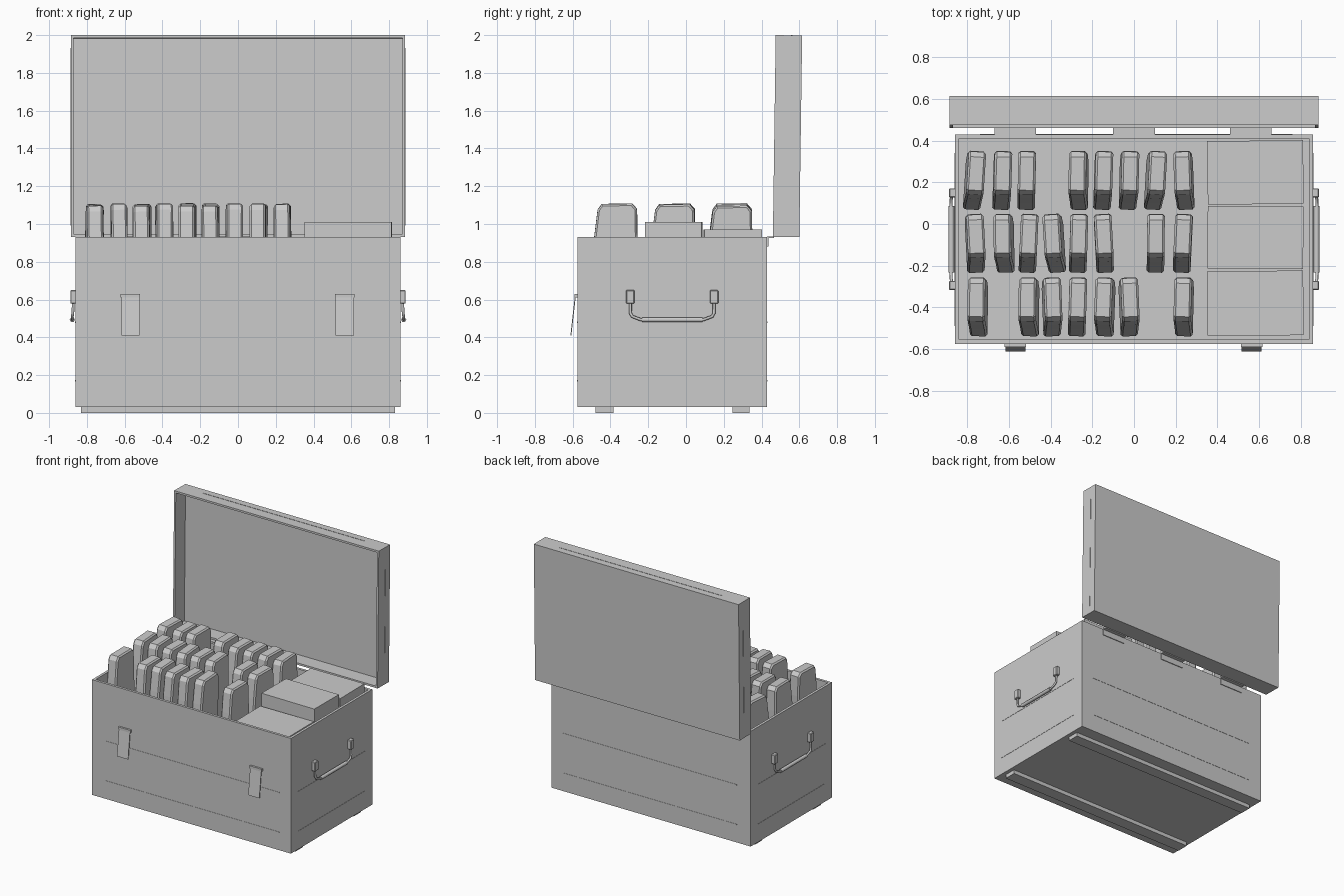
import bpy, bmesh, math, random
from mathutils import Matrix, Vector

if "Cube" in bpy.data.objects:
    bpy.data.objects.remove(bpy.data.objects["Cube"])

random.seed(4)


def make(name, bm):
    bmesh.ops.recalc_face_normals(bm, faces=bm.faces)
    me = bpy.data.meshes.new(name)
    bm.to_mesh(me)
    bm.free()
    ob = bpy.data.objects.new(name, me)
    bpy.context.collection.objects.link(ob)
    return ob


def add_box(bm, x0, x1, y0, y1, z0, z1):
    m = Matrix.Translation(((x0 + x1) / 2, (y0 + y1) / 2, (z0 + z1) / 2))
    m = m @ Matrix.Diagonal((x1 - x0, y1 - y0, z1 - z0, 1))
    return bmesh.ops.create_cube(bm, size=1, matrix=m)["verts"]


def boxes(name, *dims):
    bm = bmesh.new()
    for d in dims:
        add_box(bm, *d)
    return make(name, bm)


def tray(name, lo, hi, wall, floor, side):
    """Box hollowed from one face: side is the index of the open face axis and its sign."""
    axis, sign = side
    bm = bmesh.new()
    add_box(bm, lo[0], hi[0], lo[1], hi[1], lo[2], hi[2])
    n = Vector((0, 0, 0))
    n[axis] = sign
    bm.normal_update()
    face = [f for f in bm.faces if f.normal.dot(n) > 0.9]
    bmesh.ops.inset_region(bm, faces=face, thickness=wall, use_even_offset=True)
    depth = hi[axis] - lo[axis] - floor
    ext = bmesh.ops.extrude_face_region(bm, geom=face)["geom"]
    bmesh.ops.translate(bm, verts=[v for v in ext if isinstance(v, bmesh.types.BMVert)], vec=-n * depth)
    bmesh.ops.delete(bm, geom=face, context="FACES")
    return make(name, bm)


# Chest body, open at the top
tray("chest_body", (-0.86, -0.575, 0.03), (0.86, 0.43, 0.93), 0.02, 0.03, (2, 1))

# Runners under the chest
boxes("runners", (-0.83, 0.83, -0.48, -0.385, 0, 0.04), (-0.83, 0.83, 0.245, 0.335, 0, 0.04))

# Thin pressed seams on the four walls
for z in (0.17, 0.48):
    h = 0.003
    boxes("wall_seams",
          (-0.74, 0.76, -0.577, -0.57, z - h, z + h),
          (-0.74, 0.76, 0.425, 0.432, z - h, z + h),
          (0.855, 0.862, -0.49, 0.34, z - h, z + h),
          (-0.862, -0.855, -0.49, 0.34, z - h, z + h))

# Open lid, leaning back slightly
lid = tray("lid", (-0.885, -0.07, 0), (0.885, 0.07, 1.068), 0.015, 0.02, (1, -1))
lid_seams = boxes("lid_seams",
                  (-0.887, -0.88, 0.012, 0.018, 0.06, 1.0), (0.88, 0.887, 0.012, 0.018, 0.06, 1.0),
                  (-0.7, 0.7, 0.012, 0.018, 1.06, 1.07))
for ob in (lid, lid_seams):
    ob.location = (0, 0.53, 0.931)
    ob.rotation_euler.x = math.radians(-0.8)

# Hinges: leaf on the back wall and a strap reaching the lid
for x in (-0.57, 0, 0.56):
    boxes("hinge", (x - 0.1, x + 0.1, 0.428, 0.436, 0.88, 0.932),
          (x - 0.1, x + 0.1, 0.43, 0.465, 0.925, 0.933))

# Hanging latches on the front
for x in (-0.57, 0.565):
    bm = bmesh.new()
    add_box(bm, x - 0.052, x + 0.052, -0.59, -0.572, 0.61, 0.63)
    verts = add_box(bm, x - 0.048, x + 0.048, -0.588, -0.583, 0.41, 0.622)
    for v in verts:
        if v.co.z < 0.5:
            v.co.y -= 0.024
    make("latch", bm)


def rod(name, pts, radius):
    cu = bpy.data.curves.new(name, "CURVE")
    cu.dimensions = "3D"
    cu.bevel_depth = radius
    cu.bevel_resolution = 1
    cu.use_fill_caps = True
    sp = cu.splines.new("POLY")
    sp.points.add(len(pts) - 1)
    for p, co in zip(sp.points, pts):
        p.co = (*co, 1)
    ob = bpy.data.objects.new(name, cu)
    bpy.context.collection.objects.link(ob)


# Side handles: brackets, bent rod and grip
for s in (-1, 1):
    xs = sorted((s * 0.855, s * 0.888))
    yc = -0.073
    for k in (-1, 1):
        c = yc + k * 0.222
        ob = boxes("handle_bracket", (*xs, c - 0.022, c + 0.022, 0.578, 0.65))
        bv = ob.modifiers.new("bevel", "BEVEL")
        bv.width = 0.004
    path = [(0.872, -0.222, 0.6), (0.874, -0.222, 0.53), (0.877, -0.212, 0.511),
            (0.878, -0.165, 0.493), (0.878, 0.165, 0.493)]
    path += [(x, -y, z) for x, y, z in path[-3::-1]]
    rod("handle_rod", [(s * x, yc + y, z) for x, y, z in path], 0.008)
    rod("handle_grip", [(s * 0.877, yc - 0.16, 0.493), (s * 0.877, yc + 0.16, 0.493)], 0.014)

# Upright curved cases in three rows, each slightly askew
PROFILE = [(-0.54, 0.42), (-0.505, 0.7), (-0.485, 0.93), (-0.467, 1.075), (-0.445, 1.105),
           (-0.285, 1.108), (-0.26, 1.08), (-0.257, 0.93), (-0.262, 0.7), (-0.3, 0.42)]
ROWS = [(0, (-0.755, -0.51, -0.39, -0.27, -0.145, -0.02, 0.235)),
        (0.305, (-0.76, -0.63, -0.505, -0.39, -0.265, -0.145, 0.105, 0.235)),
        (0.607, (-0.76, -0.63, -0.515, -0.27, -0.145, -0.02, 0.11, 0.235))]
for dy, xs in ROWS:
    for x in xs:
        bm = bmesh.new()
        face = bm.faces.new([bm.verts.new((-0.042, y + 0.37, z - 1.0)) for y, z in PROFILE])
        ext = bmesh.ops.extrude_face_region(bm, geom=[face])["geom"]
        bmesh.ops.translate(bm, verts=[v for v in ext if isinstance(v, bmesh.types.BMVert)], vec=(0.084, 0, 0))
        ob = make("curved_case", bm)
        ob.location = (x, dy - 0.37, 1.0 + random.uniform(-0.012, 0.002))
        ob.rotation_euler = (0, math.radians(random.uniform(-1.5, 1.5)), math.radians(random.uniform(-4, 4)))
        bv = ob.modifiers.new("bevel", "BEVEL")
        bv.width = 0.01
        bv.limit_method = "ANGLE"
        bv.angle_limit = math.radians(60)

# Three cartons stacked at the right
for y0, y1, top, turn in ((-0.535, -0.225, 0.915, 0.3), (-0.215, 0.085, 1.01, -0.5), (0.095, 0.4, 0.972, 0.6)):
    yc, h = (y0 + y1) / 2, (y1 - y0) / 2
    ob = boxes("carton", (-0.23, 0.23, -h, h, 0.06, top))
    ob.location = (0.583, yc, 0)
    ob.rotation_euler.z = math.radians(turn)
